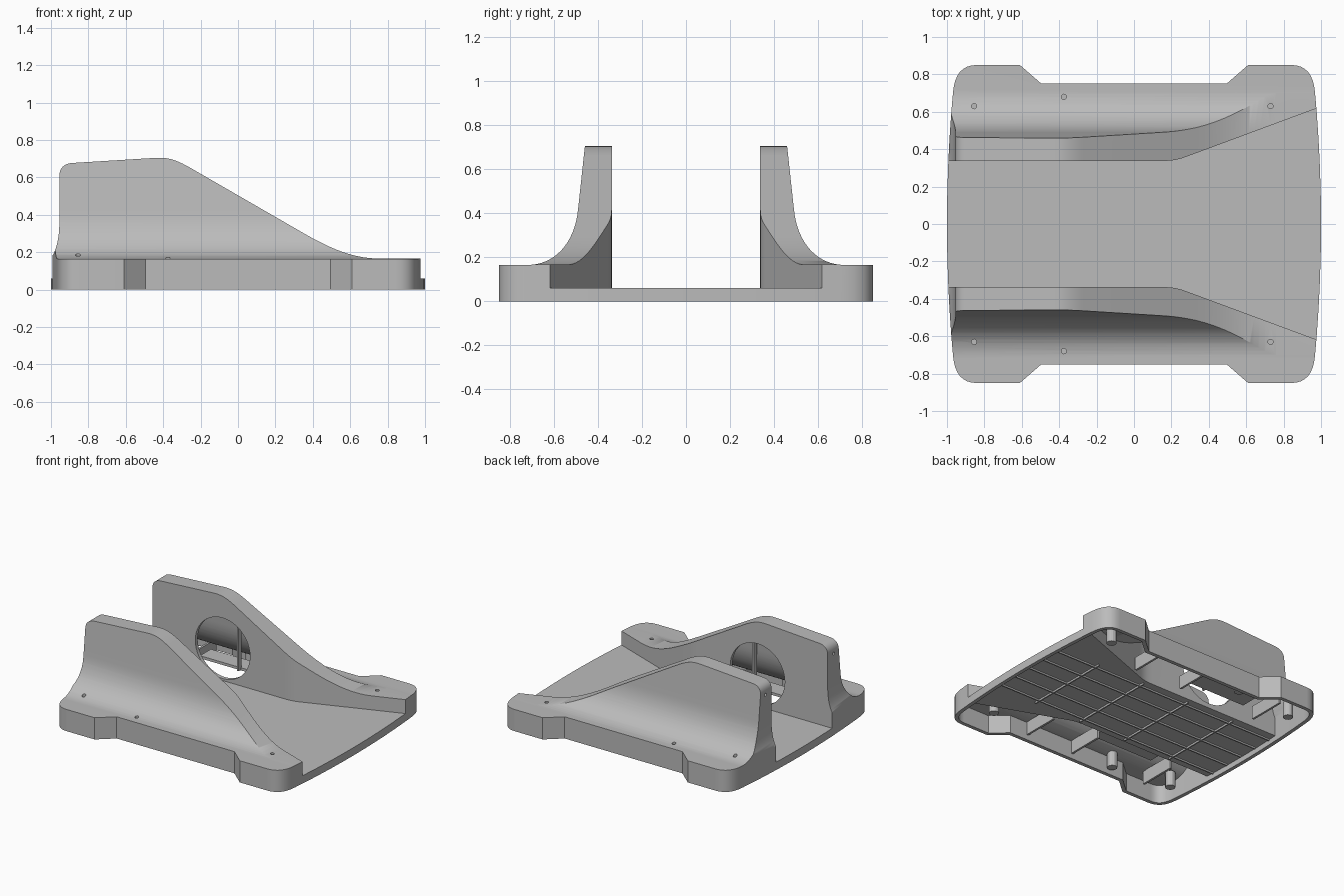
import bpy, bmesh, math
from mathutils import Vector

cube = bpy.data.objects.get("Cube")
if cube:
    bpy.data.objects.remove(cube, do_unlink=True)

grey = bpy.data.materials.new("matte_grey")
grey.use_nodes = True
tone = (0.5, 0.5, 0.5, 1)
grey.diffuse_color = tone
grey.node_tree.nodes["Principled BSDF"].inputs["Base Color"].default_value = tone

AXES = {"x": lambda a, b, c: (c, a, b),
        "y": lambda a, b, c: (a, c, b),
        "z": lambda a, b, c: (a, b, c)}


def bezier(p0, p1, p2, p3, steps=12):
    out = []
    for i in range(steps + 1):
        t = i / steps
        w = ((1 - t) ** 3, 3 * t * (1 - t) ** 2, 3 * t * t * (1 - t), t ** 3)
        out.append(tuple(sum(k * p[j] for k, p in zip(w, (p0, p1, p2, p3))) for j in (0, 1)))
    return out


def inset(points, t):
    """Move a closed outline inwards by t with mitred corners."""
    n = len(points)
    p = [Vector(q) for q in points]
    area = sum(p[i - 1].x * p[i].y - p[i].x * p[i - 1].y for i in range(n))
    sign = 1 if area > 0 else -1
    out = []
    for i in range(n):
        d1 = (p[i] - p[i - 1]).normalized()
        d2 = (p[(i + 1) % n] - p[i]).normalized()
        n1, n2 = Vector((-d1.y, d1.x)), Vector((-d2.y, d2.x))
        out.append(tuple(p[i] + (n1 + n2) * (sign * t / (1 + n1.dot(n2)))))
    return out


def prism(name, points, axis, lo, hi):
    """Extrude a closed outline along an axis."""
    bm = bmesh.new()
    place = AXES[axis]
    ends = [[bm.verts.new(place(a, b, c)) for a, b in points] for c in (lo, hi)]
    for end in ends:
        bm.faces.new(end)
    for i in range(len(points)):
        bm.faces.new((ends[0][i - 1], ends[0][i], ends[1][i], ends[1][i - 1]))
    bmesh.ops.recalc_face_normals(bm, faces=bm.faces)
    mesh = bpy.data.meshes.new(name)
    bm.to_mesh(mesh)
    bm.free()
    obj = bpy.data.objects.new(name, mesh)
    bpy.context.collection.objects.link(obj)
    return obj


def circle(cx, cy, r, n=16):
    return [(cx + r * math.cos(math.tau * i / n), cy + r * math.sin(math.tau * i / n))
            for i in range(n)]


def box(name, x, y, z):
    obj = prism(name, [(x[0], y[0]), (x[1], y[0]), (x[1], y[1]), (x[0], y[1])], "z", *z)
    obj.data.materials.append(grey)
    return obj


def combine(target, tool, operation):
    mod = target.modifiers.new("cut", "BOOLEAN")
    mod.operation = operation
    mod.solver = "EXACT"
    mod.object = tool
    bpy.context.view_layer.objects.active = target
    bpy.ops.object.modifier_apply(modifier=mod.name)
    bpy.data.objects.remove(tool, do_unlink=True)


# Plan outline: bowed ends, rounded feet and a recess along each side
quarter = [(1 - 0.065 * y * y, y) for y in (0, 0.15, 0.3, 0.45, 0.6)]
quarter += bezier((0.968, 0.7), (0.96, 0.8), (0.92, 0.85), (0.84, 0.85), 8)
quarter += [(0.61, 0.85), (0.495, 0.75)]
half = quarter + [(-x, y) for x, y in reversed(quarter)]
plan = half + [(x, -y) for x, y in reversed(half[1:-1])]

# Cross-section: flat foot, sweeping fillet, leaning outer wall
side = [(1.0, -0.1), (1.0, 0.165)]
side += bezier((0.72, 0.165), (0.6, 0.165), (0.505, 0.26), (0.49, 0.42), 16)
side += [(0.449, 0.8)]
section = side + [(-y, z) for y, z in reversed(side)]

# Long profile: tall end with rounded corner, long slope, soft run-out
profile = [(-1.1, -0.1), (-1.1, 0.17)]
profile += bezier((-1.0, 0.17), (-0.975, 0.2), (-0.955, 0.27), (-0.955, 0.36), 8)
profile += bezier((-0.955, 0.61), (-0.955, 0.65), (-0.93, 0.673), (-0.89, 0.677), 8)
profile += bezier((-0.45, 0.704), (-0.38, 0.709), (-0.34, 0.698), (-0.27, 0.66), 8)
profile += bezier((0.34, 0.308), (0.5, 0.215), (0.62, 0.166), (0.76, 0.166), 14)
profile += [(1.1, 0.166), (1.1, -0.1)]

# Channel between the walls, flaring towards the open end
edge = [(-1.2, 0.337)] + bezier((0.13, 0.337), (0.2, 0.337), (0.23, 0.341), (0.28, 0.36), 8)
edge += [(1.2, 0.701)]
channel = edge + [(x, -y) for x, y in reversed(edge)]


def body(name, t, bottom, floor):
    obj = prism(name, inset(plan, t), "z", bottom, 0.9)
    combine(obj, prism("section_tool", inset(section, t), "x", -1.5, 1.5), "INTERSECT")
    combine(obj, prism("profile_tool", inset(profile, t), "y", -1.5, 1.5), "INTERSECT")
    combine(obj, prism("channel_tool", inset(channel, -t), "z", floor, 1.0), "DIFFERENCE")
    return obj


# Hollow shell, open underneath
shell = body("shell", 0, 0, 0.06)
combine(shell, body("cavity_tool", 0.028, -0.05, 0.04), "DIFFERENCE")

# Round openings in the two inner walls
combine(shell, prism("opening_tool", circle(-0.365, 0.305, 0.23, 48), "y", -0.4, 0.4), "DIFFERENCE")

# Screw holes in the feet and in the tall ends
screws = [(-0.855, 0.63), (-0.375, 0.68), (0.73, 0.63)]
for s in (-1, 1):
    for x, y in screws:
        combine(shell, prism("screw_tool", circle(x, s * y, 0.014), "z", 0.1, 0.3), "DIFFERENCE")
    combine(shell, prism("end_hole_tool", circle(s * 0.41, 0.59, 0.012), "x", -1.1, -0.9), "DIFFERENCE")

shell.data.materials.clear()
shell.data.materials.append(grey)
bpy.ops.object.select_all(action="DESELECT")
shell.select_set(True)
bpy.context.view_layer.objects.active = shell
bpy.ops.object.shade_smooth_by_angle(angle=math.radians(28))
normals = shell.modifiers.new("even_normals", "WEIGHTED_NORMAL")
normals.keep_sharp = True

# Stiffening ribs under the floor
for i, y in enumerate((-0.3, -0.15, 0, 0.15, 0.3)):
    box(f"long_rib_{i}", (-0.96, 0.96), (y - 0.005, y + 0.005), (0.028, 0.042))
for i, x in enumerate((-0.6, -0.2, 0.2, 0.6)):
    box(f"cross_rib_{i}", (x - 0.005, x + 0.005), (-0.34, 0.34), (0.026, 0.042))

# Inner fittings of each wall: bosses, gussets, upright and ledge
for s, label in ((-1, "front"), (1, "back")):
    def span(a, b):
        return sorted((s * a, s * b))
    for i, (x, y) in enumerate(screws):
        boss = prism(f"{label}_boss_{i}", circle(x, s * y, 0.035), "z", 0.03, 0.145)
        boss.data.materials.append(grey)
    for i, x in enumerate((-0.7, -0.05, 0.35)):
        box(f"{label}_gusset_{i}", (x - 0.008, x + 0.008), span(0.44, 0.73), (0.04, 0.14))
    box(f"{label}_upright", (-0.29, -0.275), span(0.4, 0.437), (0.13, 0.62))
    box(f"{label}_ledge", (-0.62, -0.1), span(0.43, 0.56), (0.125, 0.145))
